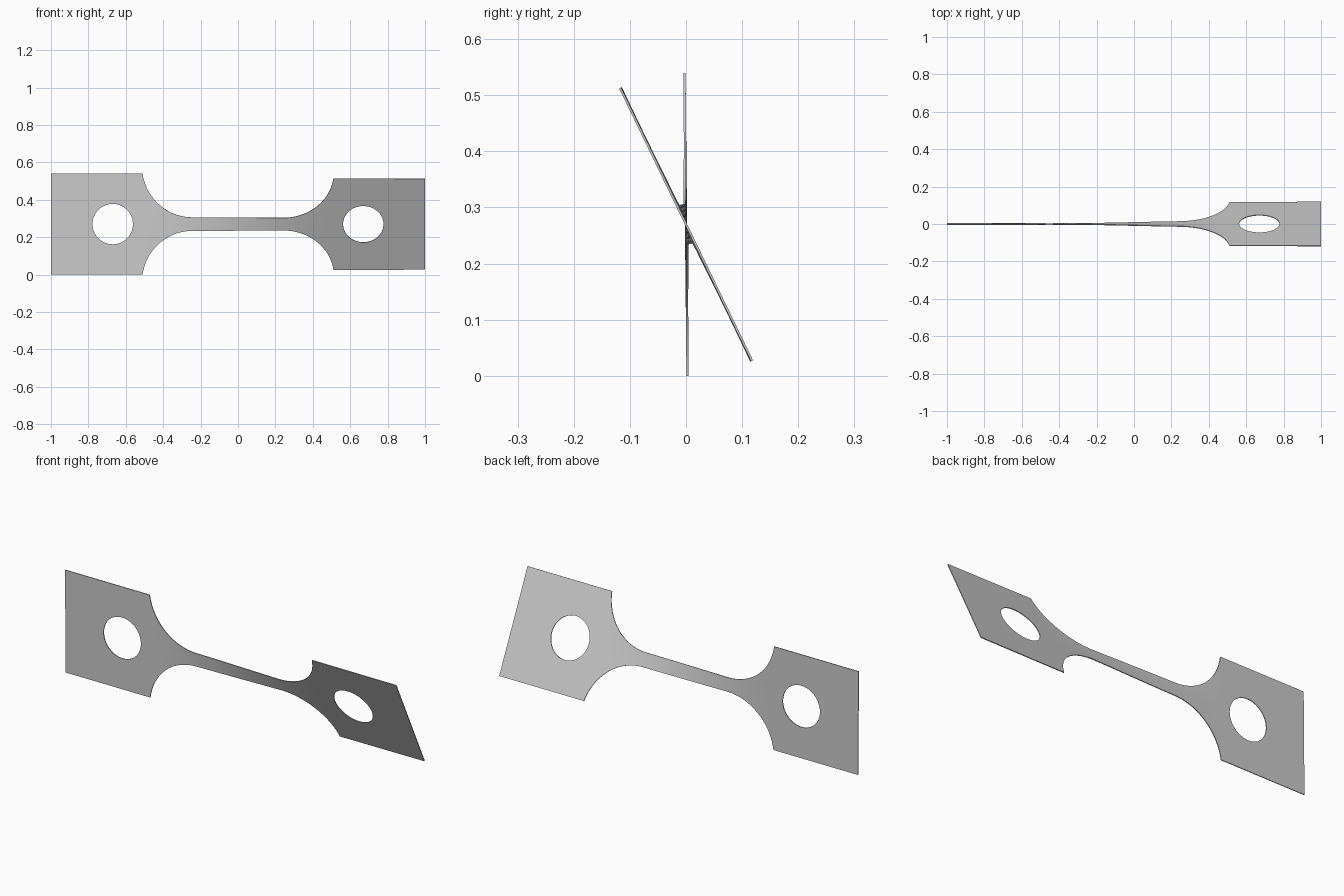
import bpy, bmesh, math

cube = bpy.data.objects.get("Cube")
if cube:
    bpy.data.objects.remove(cube)

HALF_H = 0.27       # half height of the end plates
NECK = 0.036        # half height of the narrow bar
SHOULDER = 0.51     # where plates meet the fillets
FILLET = 0.27       # fillet radius
HOLE_X, HOLE_R = 0.67, 0.108
THICK = 0.004

FILLET_X = SHOULDER - math.sqrt(FILLET**2 - (NECK + FILLET - HALF_H)**2)


def outer(x):
    """Half height of the outline."""
    x = abs(x)
    if x >= SHOULDER - 1e-6:
        return HALF_H
    if x <= FILLET_X:
        return NECK
    return NECK + FILLET - math.sqrt(FILLET**2 - (x - FILLET_X)**2)


def inner(x):
    """Half height of the round hole."""
    d = HOLE_R**2 - (abs(x) - HOLE_X)**2
    return math.sqrt(d) if d > 1e-7 else 0.0


def twist(x):
    """Angle about the long axis, eased along the bar."""
    t = min(max((x + SHOULDER) / (2 * SHOULDER), 0), 1)
    ease = t * t * (3 - 2 * t)
    return math.radians(0.6 + 24.9 * ease + 0.6 * max(x - SHOULDER, 0))


def place(x, v):
    a = twist(x)
    return (x, -v * math.sin(a), HALF_H + v * math.cos(a))


# Stations along one half, finer around fillet and hole
half = [FILLET_X * i / 10 for i in range(10)]
half += [FILLET_X + (SHOULDER - FILLET_X) * math.sin(math.pi / 2 * i / 20) for i in range(21)]
half += [HOLE_X - HOLE_R * math.cos(math.pi * i / 28) for i in range(29)]
half += [0.85, 1.0]
stations = [-x for x in reversed(half[1:])] + half

# Twisted sheet: a strip above and a strip below the axis
bm = bmesh.new()
ROWS = 4
for side in (1, -1):
    columns = []
    for x in stations:
        lo, hi = inner(x), outer(x)
        columns.append([bm.verts.new(place(x, side * (lo + (hi - lo) * r / ROWS)))
                        for r in range(ROWS + 1)])
    for a, b in zip(columns, columns[1:]):
        for r in range(ROWS):
            quad = [a[r], b[r], b[r + 1], a[r + 1]]
            bm.faces.new(quad if side > 0 else quad[::-1])
bmesh.ops.remove_doubles(bm, verts=bm.verts[:], dist=0.0001)
mesh = bpy.data.meshes.new("twisted_bar")
bm.to_mesh(mesh)
bm.free()
bar = bpy.data.objects.new("twisted_bar", mesh)
bpy.context.collection.objects.link(bar)

# Plate thickness
solid = bar.modifiers.new("thickness", 'SOLIDIFY')
solid.thickness = THICK
solid.offset = 0

# Plain grey metal
grey = bpy.data.materials.new("plain_grey")
grey.use_nodes = True
colour = (0.6, 0.6, 0.6, 1)
grey.diffuse_color = colour
grey.node_tree.nodes["Principled BSDF"].inputs["Base Color"].default_value = colour
mesh.materials.append(grey)

bpy.ops.object.select_all(action='DESELECT')
bar.select_set(True)
bpy.context.view_layer.objects.active = bar
bpy.ops.object.modifier_apply(modifier=solid.name)
bpy.ops.object.shade_smooth_by_angle(angle=math.radians(30))
